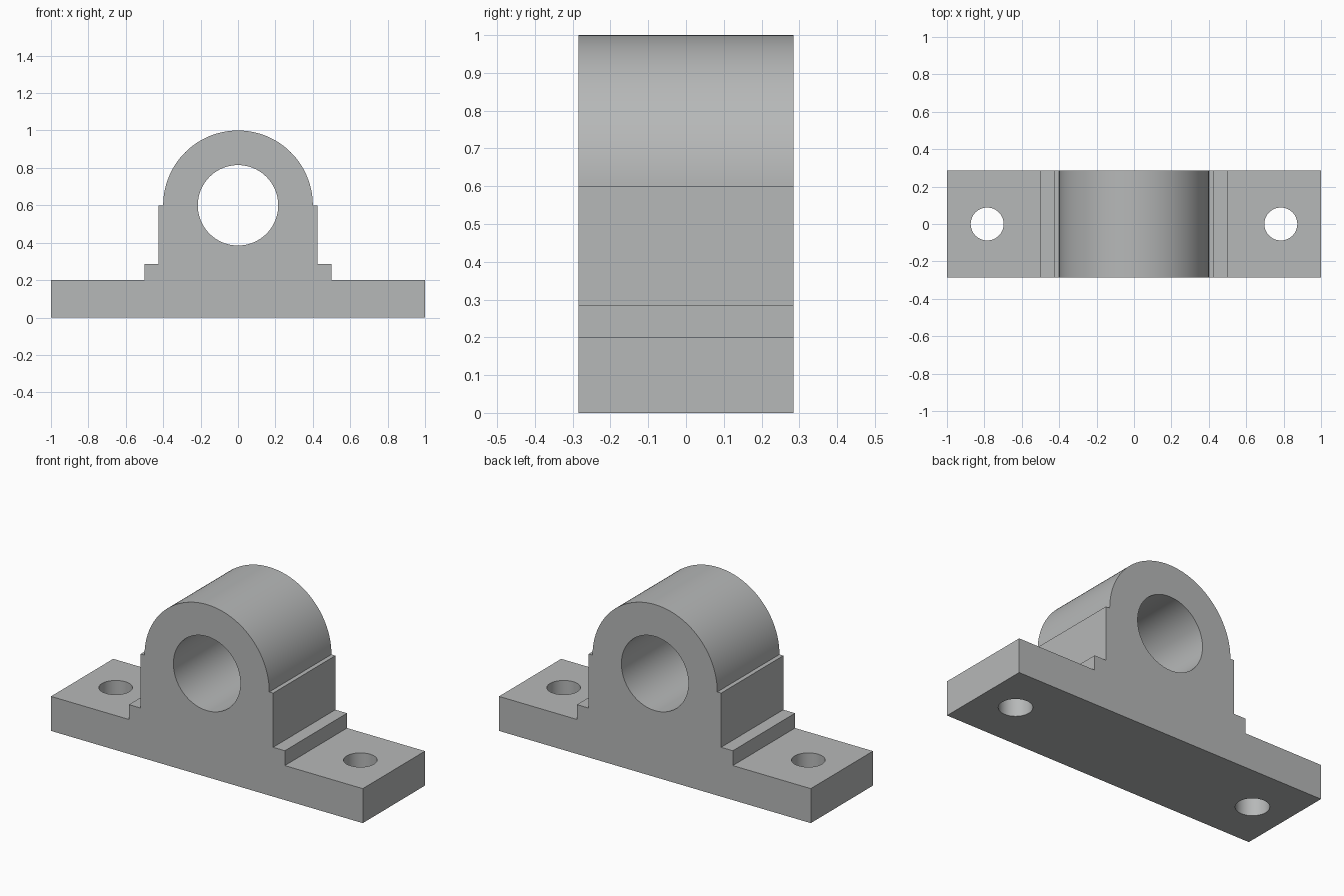
import bpy, bmesh, math

if "Cube" in bpy.data.objects:
    bpy.data.objects.remove(bpy.data.objects["Cube"])

DEPTH = 0.285          # half depth along y
AXIS_Z = 0.6           # bore centre height
CROWN_R = 0.4

grey = bpy.data.materials.new("grey metal")
grey.diffuse_color = (0.47, 0.48, 0.48, 1)
grey.use_nodes = True
grey.node_tree.nodes["Principled BSDF"].inputs["Base Color"].default_value = grey.diffuse_color


def cutter(name, radius, length, location, rotation=(0, 0, 0)):
    bpy.ops.mesh.primitive_cylinder_add(vertices=96, radius=radius, depth=length,
                                        location=location, rotation=rotation)
    ob = bpy.context.object
    ob.name = name
    ob.hide_render = True
    ob.data.materials.append(grey)
    return ob


# Front outline: stepped right side, round crown, mirrored left side
right = [(1, 0), (1, 0.2), (0.5, 0.2), (0.5, 0.286), (0.425, 0.286), (0.425, AXIS_Z)]
crown = [(CROWN_R * math.cos(math.pi * i / 96), AXIS_Z + CROWN_R * math.sin(math.pi * i / 96))
         for i in range(97)]
outline = right + crown + [(-x, z) for x, z in reversed(right)]

# Extrude the outline along y into the bearing housing
bm = bmesh.new()
face = bm.faces.new([bm.verts.new((x, -DEPTH, z)) for x, z in outline])
extruded = bmesh.ops.extrude_face_region(bm, geom=[face])["geom"]
bmesh.ops.translate(bm, vec=(0, 2 * DEPTH, 0),
                    verts=[v for v in extruded if isinstance(v, bmesh.types.BMVert)])
bmesh.ops.recalc_face_normals(bm, faces=bm.faces)
mesh = bpy.data.meshes.new("bearing_housing")
bm.to_mesh(mesh)
bm.free()
mesh.materials.append(grey)
housing = bpy.data.objects.new("bearing_housing", mesh)
bpy.context.collection.objects.link(housing)

# Shaft bore and the two bolt holes
cutters = [cutter("shaft_bore_cutter", 0.215, 1, (0, 0, AXIS_Z), (math.pi / 2, 0, 0))]
for side, x in (("left", -0.785), ("right", 0.785)):
    cutters.append(cutter(side + "_bolt_hole_cutter", 0.088, 0.6, (x, 0, 0.1)))

bpy.ops.object.select_all(action='DESELECT')
housing.select_set(True)
bpy.context.view_layer.objects.active = housing
for c in cutters:
    mod = housing.modifiers.new(c.name, 'BOOLEAN')
    mod.operation = 'DIFFERENCE'
    mod.solver = 'EXACT'
    mod.object = c
    bpy.ops.object.modifier_apply(modifier=mod.name)
    bpy.data.objects.remove(c)

# Smooth round surfaces, sharp edges kept
bpy.ops.object.shade_smooth_by_angle(angle=math.radians(30))
